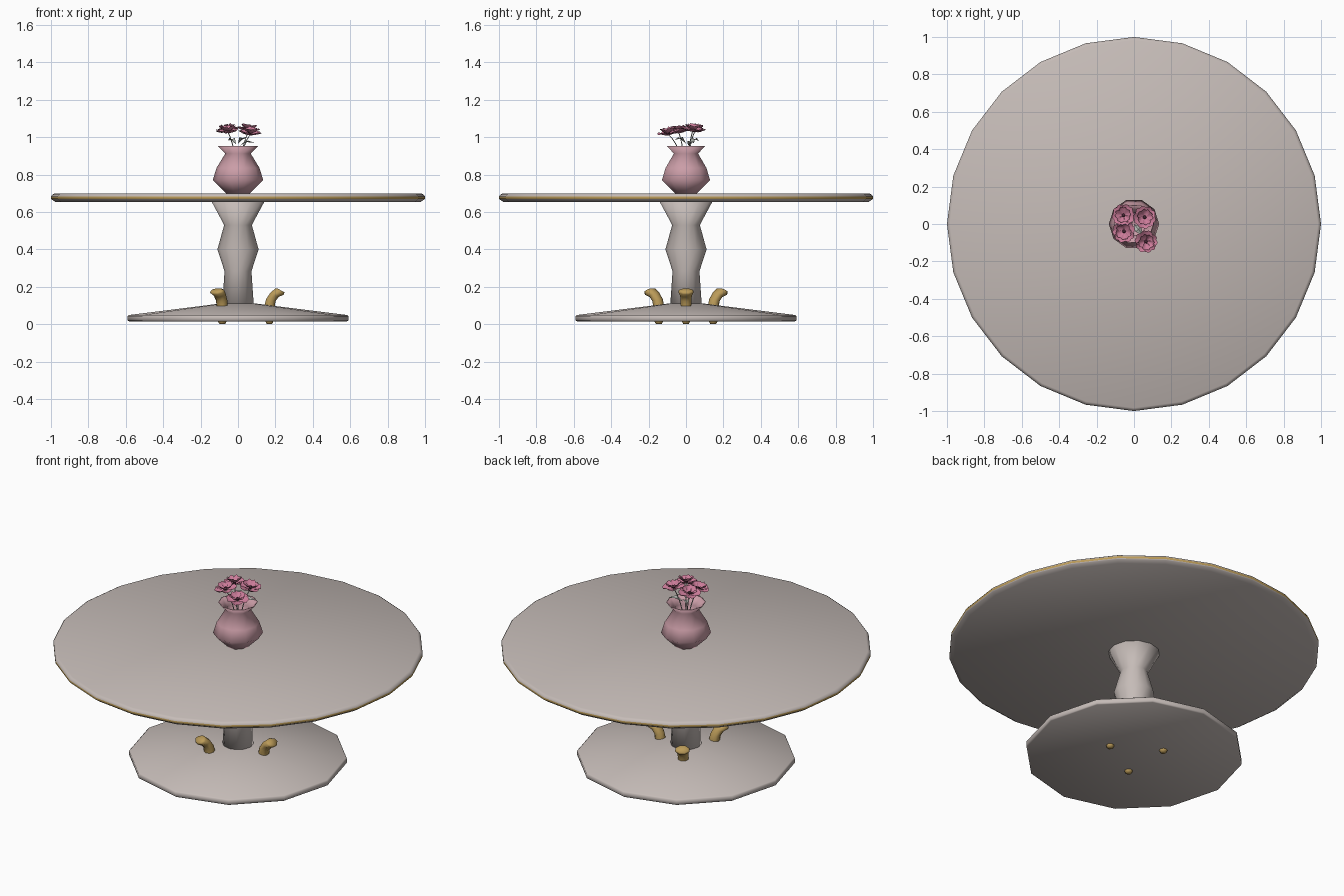
import bpy, bmesh, math, random
from mathutils import Vector, Matrix

if "Cube" in bpy.data.objects:
    bpy.data.objects.remove(bpy.data.objects["Cube"])

random.seed(4)


def material(name, rgb):
    m = bpy.data.materials.new(name)
    m.diffuse_color = (*rgb, 1)
    m.use_nodes = True
    m.node_tree.nodes["Principled BSDF"].inputs["Base Color"].default_value = m.diffuse_color
    return m


STONE = material("warm grey stone", (0.56, 0.50, 0.475))
GOLD = material("gold", (0.50, 0.33, 0.10))
VASE = material("dusty pink", (0.60, 0.34, 0.39))
PETAL = material("rose pink", (0.60, 0.20, 0.32))
HEART = material("dark plum", (0.06, 0.02, 0.035))
LEAF = material("pale grey green", (0.42, 0.44, 0.41))


def finish(bm, name, mats, smooth=True):
    bmesh.ops.recalc_face_normals(bm, faces=bm.faces)
    for f in bm.faces:
        f.smooth = smooth
    me = bpy.data.meshes.new(name)
    bm.to_mesh(me)
    bm.free()
    for m in mats:
        me.materials.append(m)
    ob = bpy.data.objects.new(name, me)
    bpy.context.collection.objects.link(ob)
    return ob


def skin(bm, rings):
    """Bridge rings of points and cap both ends."""
    loops = [[bm.verts.new(p) for p in ring] for ring in rings]
    n = len(loops[0])
    for a, b in zip(loops, loops[1:]):
        for i in range(n):
            j = (i + 1) % n
            bm.faces.new((a[i], a[j], b[j], b[i]))
    bm.faces.new(loops[0][::-1])
    bm.faces.new(loops[-1])


def lathe(bm, profile, sides):
    angles = [math.tau * i / sides for i in range(sides)]
    skin(bm, [[(r * math.cos(a), r * math.sin(a), z) for a in angles] for r, z in profile])


# Table top with a gold band round the rim
bm = bmesh.new()
lathe(bm, [(0.975, 0.652), (0.995, 0.666), (1.0, 0.670), (1.0, 0.682), (0.993, 0.692), (0.983, 0.698)], 24)
for f in bm.faces:
    if 0.672 < f.calc_center_median().z < 0.68 and len(f.verts) == 4:
        f.material_index = 1
finish(bm, "table_top", [STONE, GOLD])

# Sloping foot plate
bm = bmesh.new()
lathe(bm, [(0.583, 0.015), (0.59, 0.020), (0.59, 0.043), (0.583, 0.049), (0.08, 0.112)], 12)
finish(bm, "base", [STONE])

# Waisted column
bm = bmesh.new()
lathe(bm, [(0.085, 0.09), (0.072, 0.283), (0.11, 0.40), (0.074, 0.53), (0.14, 0.653)], 12)
finish(bm, "column", [STONE])

# Three bent gold pegs passing through the base: (reach, height, tilt, half width, half depth)
PEG = [(0.168, 0.0, 0, 0.015, 0.015), (0.168, 0.012, 0, 0.022, 0.022),
       (0.168, 0.09, 0, 0.030, 0.030), (0.175, 0.128, 0.2, 0.031, 0.028),
       (0.195, 0.157, 0.5, 0.034, 0.027), (0.222, 0.174, 0.6, 0.042, 0.030),
       (0.229, 0.181, 0.5, 0.034, 0.024)]
for k in range(3):
    turn = Matrix.Rotation(math.tau * k / 3, 3, 'Z')
    rings = []
    for reach, z, tilt, w, d in PEG:
        ring = []
        for i in range(8):
            a = math.tau * (i + 0.5) / 8
            u = d * math.cos(a)
            ring.append(turn @ Vector((reach + u * math.cos(tilt), w * math.sin(a), z - u * math.sin(tilt))))
        rings.append(ring)
    bm = bmesh.new()
    skin(bm, rings)
    finish(bm, f"gold_peg_{k + 1}", [GOLD])

# Open vase, with an inner wall
bm = bmesh.new()
lathe(bm, [(0.06, 0.697), (0.135, 0.77), (0.115, 0.835), (0.068, 0.912), (0.107, 0.952),
           (0.101, 0.952), (0.062, 0.912), (0.09, 0.84)], 10)
finish(bm, "vase", [VASE])


def add_petal(bm, place, length, width, cup):
    """Cupped petal with a notched tip, growing along +x."""
    rows = [(0.08, 0.15), (0.4, 0.7), (0.75, 1.0), (1.0, 0.6)]
    grid = []
    for t, w in rows:
        row = []
        for s in (-1, -0.5, 0, 0.5, 1):
            x = length * (t - (0.10 if t == 1 and s == 0 else 0.06 * abs(s)))
            z = cup * t ** 1.5 + 0.012 * s * s * w + random.uniform(-0.003, 0.003)
            row.append(bm.verts.new(place @ Vector((x, s * w * width / 2, z))))
        grid.append(row)
    for a, b in zip(grid, grid[1:]):
        for i in range(4):
            bm.faces.new((a[i], a[i + 1], b[i + 1], b[i]))


# Blooms: centre and tilt
BLOOMS = [((-0.055, 0.045, 1.028), 0.10, -0.12), ((0.055, 0.035, 1.030), 0.05, 0.12),
          ((-0.052, -0.038, 1.022), -0.10, -0.10), ((0.063, -0.092, 1.012), -0.15, 0.10)]
for n, (centre, tilt_x, tilt_y) in enumerate(BLOOMS, 1):
    head = (Matrix.Translation(centre) @ Matrix.Rotation(-tilt_x, 4, 'X')
            @ Matrix.Rotation(tilt_y, 4, 'Y'))
    bm = bmesh.new()
    for count, length, width, cup, lift in ((5, 0.062, 0.066, 0.012, 0.0), (5, 0.043, 0.044, 0.024, 0.008)):
        for i in range(count):
            spin = math.tau * (i + 0.5 * (lift > 0)) / count + n + random.uniform(-0.1, 0.1)
            place = head @ Matrix.Translation((0, 0, lift)) @ Matrix.Rotation(spin, 4, 'Z')
            add_petal(bm, place, length, width, cup)
    finish(bm, f"flower_{n}", [PETAL])

    # Dark flower heart
    bm = bmesh.new()
    bmesh.ops.create_icosphere(bm, subdivisions=1, radius=0.011,
                               matrix=head @ Matrix.Translation((0, 0, 0.012)))
    finish(bm, f"flower_heart_{n}", [HEART])

    # Thin stem curving into the vase
    c = Vector(centre)
    start = Vector((c.x * 0.2, c.y * 0.2, 0.86))
    bend = Vector((c.x * 0.45, c.y * 0.45, 0.965))
    rings = []
    for i in range(6):
        t = i / 5
        p = start * (1 - t) ** 2 + bend * 2 * t * (1 - t) + c * t * t
        rings.append([p + Vector((0.003 * math.cos(a), 0.003 * math.sin(a), 0))
                      for a in (0, math.tau / 3, 2 * math.tau / 3)])
    bm = bmesh.new()
    skin(bm, rings)
    finish(bm, f"stem_{n}", [LEAF])

# Folded leaves just above the vase mouth: origin, heading, length, rise
LEAVES = [((0.01, 0.01, 0.955), 0.4, 0.085, 0.02), ((0.0, 0.0, 0.965), -0.9, 0.075, 0.03),
          ((-0.01, 0.02, 0.96), 2.3, 0.065, 0.03)]
for n, (origin, heading, length, rise) in enumerate(LEAVES, 1):
    place = Matrix.Translation(origin) @ Matrix.Rotation(heading, 4, 'Z')
    bm = bmesh.new()
    mid = [bm.verts.new(place @ Vector((length * t, 0, rise * math.sin(2.4 * t)))) for t in (0, 0.5, 1)]
    for side in (-1, 1):
        edge = bm.verts.new(place @ Vector((length * 0.5, side * 0.02, rise + 0.006)))
        bm.faces.new((mid[0], mid[1], edge))
        bm.faces.new((mid[1], mid[2], edge))
    finish(bm, f"leaf_{n}", [LEAF], smooth=False)
